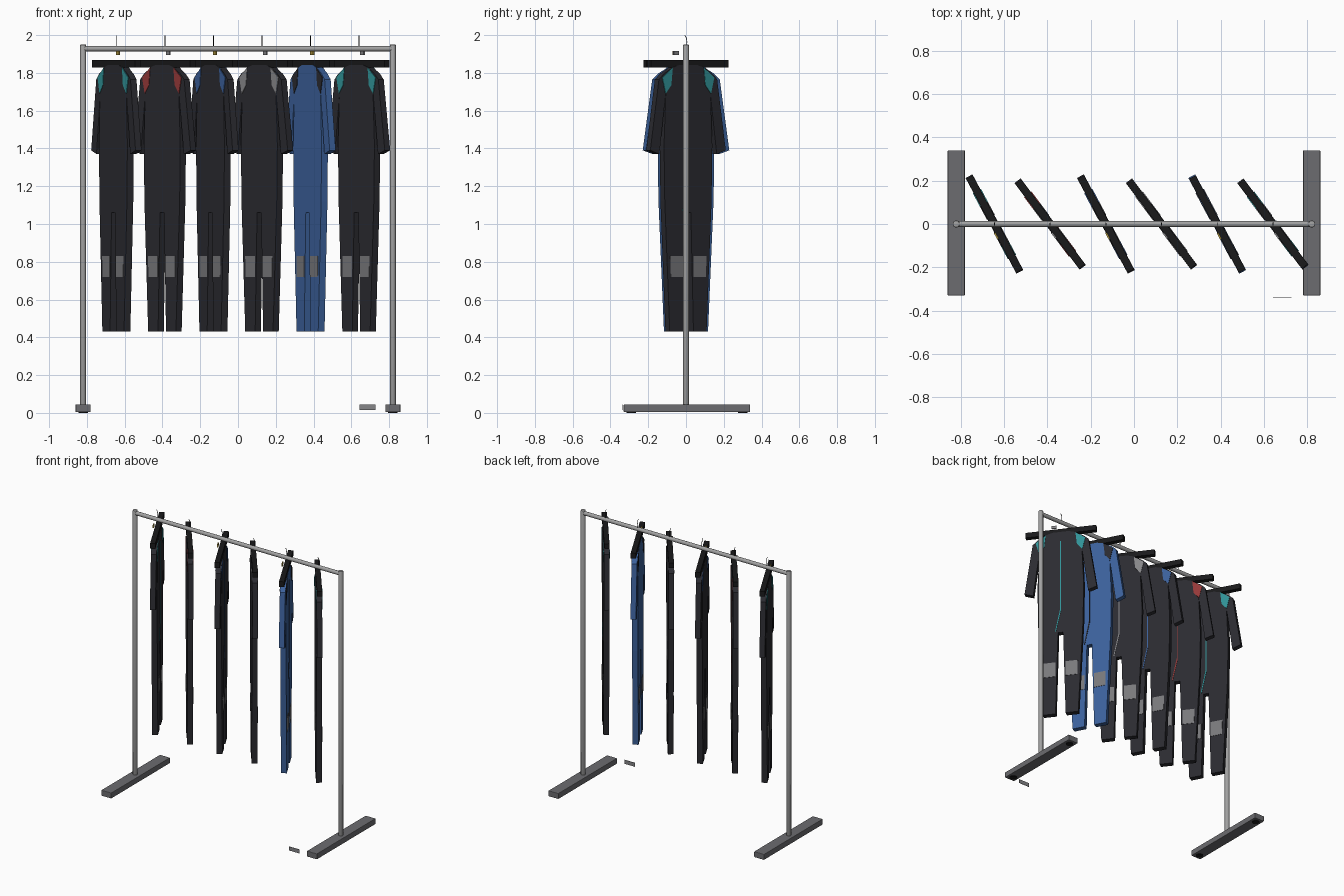
import bpy, bmesh, math
from mathutils import Matrix, Vector

cube = bpy.data.objects.get("Cube")
if cube:
    bpy.data.objects.remove(cube, do_unlink=True)


def material(name, *rgb):
    m = bpy.data.materials.new(name)
    m.use_nodes = True
    m.diffuse_color = (*rgb, 1)
    m.node_tree.nodes["Principled BSDF"].inputs["Base Color"].default_value = (*rgb, 1)
    return m


STEEL = material("steel", 0.36, 0.36, 0.36)
BASE = material("base_grey", 0.15, 0.15, 0.16)
CHARCOAL = material("charcoal", 0.024, 0.024, 0.03)
BLACK = material("black", 0.01, 0.01, 0.011)
BLUE = material("blue", 0.045, 0.12, 0.33)
TEAL = material("teal", 0.03, 0.29, 0.31)
RED = material("red", 0.3, 0.04, 0.04)
GREY = material("light_grey", 0.24, 0.24, 0.25)
PATCH = material("knee_grey", 0.19, 0.19, 0.2)
GOLD = material("gold", 0.42, 0.3, 0.05)


def finish(bm, name, mat, matrix=Matrix()):
    bmesh.ops.recalc_face_normals(bm, faces=bm.faces)
    mesh = bpy.data.meshes.new(name)
    bm.to_mesh(mesh)
    bm.free()
    mesh.materials.append(mat)
    ob = bpy.data.objects.new(name, mesh)
    ob.matrix_world = matrix
    bpy.context.collection.objects.link(ob)
    return ob


def box(name, mat, centre, size, matrix=Matrix(), bevel=0):
    bm = bmesh.new()
    bmesh.ops.create_cube(bm, size=1, matrix=Matrix.Translation(centre) @ Matrix.Diagonal((*size, 1)))
    if bevel:
        bmesh.ops.bevel(bm, geom=bm.edges[:], offset=bevel, segments=2, affect='EDGES', profile=0.5)
    return finish(bm, name, mat, matrix)


def rod(name, mat, a, b, radius, bevel=0):
    a, b = Vector(a), Vector(b)
    axis = b - a
    place = Matrix.Translation((a + b) / 2) @ axis.to_track_quat('Z', 'Y').to_matrix().to_4x4()
    bm = bmesh.new()
    bmesh.ops.create_cone(bm, cap_ends=True, segments=20, radius1=radius, radius2=radius,
                          depth=axis.length, matrix=place)
    if bevel:
        rims = [e for e in bm.edges if any(len(f.verts) > 4 for f in e.link_faces)]
        bmesh.ops.bevel(bm, geom=rims, offset=bevel, segments=2, affect='EDGES', profile=0.5)
    ob = finish(bm, name, mat)
    bpy.ops.object.select_all(action='DESELECT')
    ob.select_set(True)
    bpy.context.view_layer.objects.active = ob
    bpy.ops.object.shade_smooth_by_angle()
    return ob


def slab(name, mat, outlines, y0, y1, matrix):
    """Extrude flat outlines in (x, z) from y0 to y1."""
    bm = bmesh.new()
    for pts in outlines:
        face = bm.faces.new([bm.verts.new((x, y0, z)) for x, z in pts])
        out = bmesh.ops.extrude_face_region(bm, geom=[face])
        moved = [v for v in out["geom"] if isinstance(v, bmesh.types.BMVert)]
        bmesh.ops.translate(bm, verts=moved, vec=(0, y1 - y0, 0))
    return finish(bm, name, mat, matrix)


def flip(pts):
    return [(-x, z) for x, z in reversed(pts)]


def plates(name, mat, outlines, matrix, sides=(-1, 1)):
    for side in sides:
        label = name + ("_front" if side < 0 else "_back")
        slab(label, mat, outlines, side * (HALF - 0.001), side * (HALF + 0.0025), matrix)


# Rack: feet, pads, posts and rail
for side, tag in ((-1, "right"), (1, "left")):
    x = 0.82 * side
    box(tag + "_foot", BASE, (x, 0.005, 0.0245), (0.08, 0.67, 0.041), bevel=0.004)
    for y in (-0.29, 0.3):
        rod(tag + "_foot_pad", BLACK, (x, y, 0), (x, y, 0.01), 0.025)
    rod(tag + "_post", STEEL, (x, 0, 0.04), (x, 0, 1.95), 0.016, bevel=0.004)
rod("top_rail", STEEL, (-0.82, 0, 1.928), (0.82, 0, 1.928), 0.014)
box("floor_label", GREY, (0.685, -0.338, 0.03), (0.085, 0.003, 0.028))

# Suit pattern pieces, one half each
HALF = 0.019
half_body = [(0.055, 1.843), (0.1, 1.83), (0.13, 1.78), (0.148, 1.69), (0.16, 1.42), (0.155, 1.12),
             (0.122, 0.43), (0.035, 0.43), (0.018, 1.06)]
sleeve = [(0.095, 1.832), (0.16, 1.795), (0.193, 1.765), (0.25, 1.39), (0.19, 1.37),
          (0.148, 1.69), (0.115, 1.74)]
shoulder = [(0.103, 1.828), (0.172, 1.775), (0.15, 1.69), (0.113, 1.735)]
knee = [(0.035, 0.72), (0.117, 0.72), (0.119, 0.83), (0.035, 0.83)]
zip_line = [(-0.003, 1.77), (0.003, 1.77), (0.003, 1.24), (0.038, 1.07), (0.032, 1.07), (-0.003, 1.23)]
body = half_body + flip(half_body)


def hook(x):
    curve = bpy.data.curves.new("hanger_hook", 'CURVE')
    curve.dimensions = '3D'
    curve.bevel_depth = 0.002
    curve.bevel_resolution = 1
    path = [(0.004, 1.935), (0.005, 1.965), (0.001, 1.988), (-0.006, 1.998)]
    spline = curve.splines.new('POLY')
    spline.points.add(len(path) - 1)
    for p, (y, z) in zip(spline.points, path):
        p.co = (x, y, z, 1)
    curve.materials.append(BLACK)
    bpy.context.collection.objects.link(bpy.data.objects.new("hanger_hook", curve))


# Six hanging suits at alternating angles
styles = [(CHARCOAL, TEAL), (CHARCOAL, RED), (CHARCOAL, BLUE),
          (CHARCOAL, GREY), (BLUE, CHARCOAL), (CHARCOAL, TEAL)]
for i, (cloth, accent) in enumerate(styles):
    x = -0.644 + 0.257 * i
    place = Matrix.Translation((x, 0, 0)) @ Matrix.Rotation(math.radians(-53 if i % 2 else -62), 4, 'Z')
    n = "suit_%d_" % (i + 1)
    slab(n + "body", cloth, [body], -HALF, HALF, place)
    slab(n + "sleeves", cloth, [sleeve, flip(sleeve)], -HALF + 0.001, HALF - 0.001, place)
    plates(n + "shoulder_panels", accent, [shoulder, flip(shoulder)], place)
    plates(n + "knee_patches", PATCH, [knee, flip(knee)], place)
    plates(n + "zip", accent, [zip_line], place, sides=(1,))
    box(n + "hanger_bar", BLACK, (0, 0, 1.848), (0.49, 0.034, 0.038), place)
    box(n + "size_clip", GREY if i % 2 else GOLD, (0.053, -0.018, 1.905), (0.032, 0.008, 0.02), place)
    hook(x)
